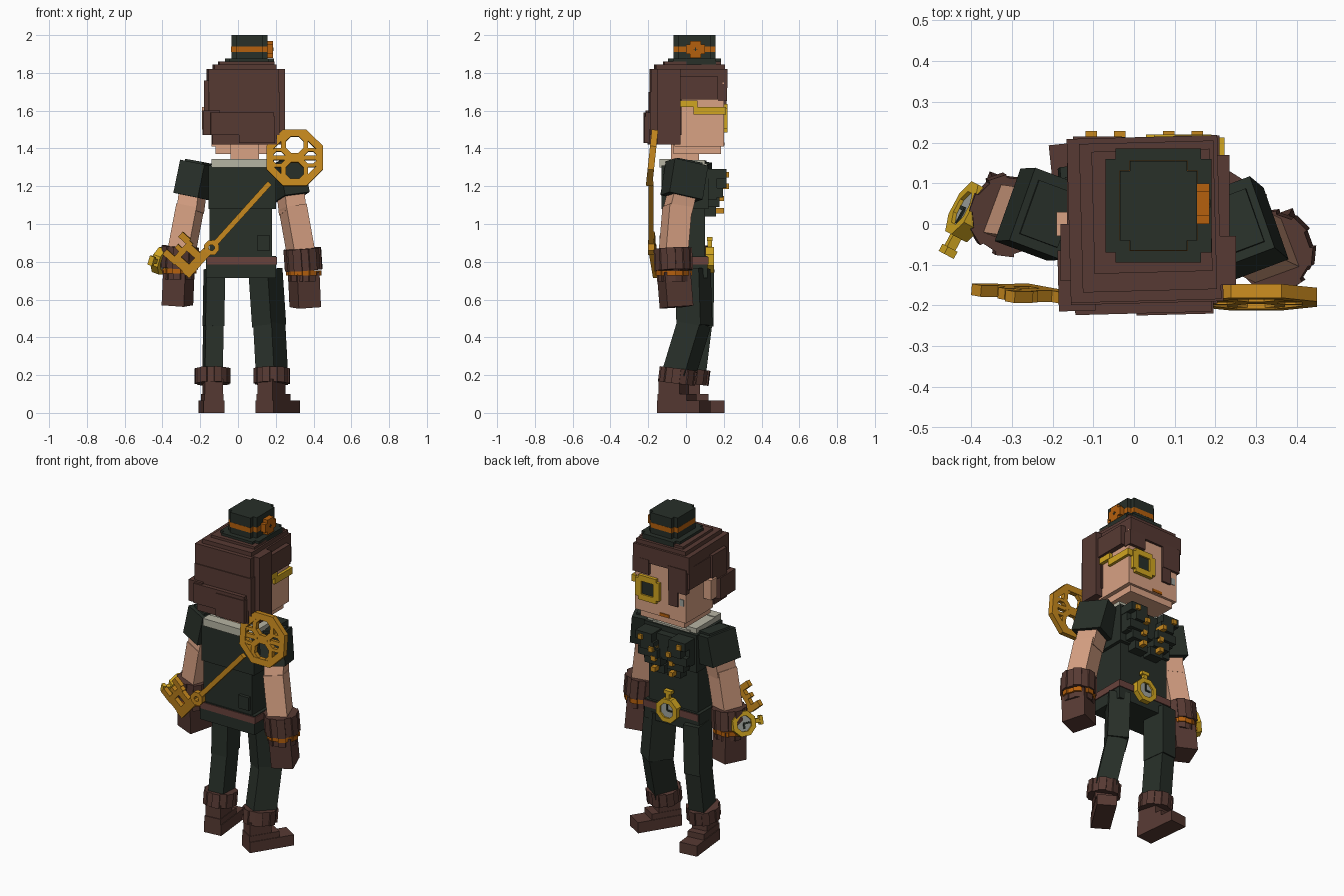
import bpy, bmesh, math
from mathutils import Matrix, Vector

if "Cube" in bpy.data.objects:
    bpy.data.objects.remove(bpy.data.objects["Cube"])


def material(name, *rgb):
    mat = bpy.data.materials.new(name)
    mat.use_nodes = True
    mat.diffuse_color = (*rgb, 1)
    mat.node_tree.nodes["Principled BSDF"].inputs["Base Color"].default_value = (*rgb, 1)
    return mat


green = material("dark green cloth", .021, .029, .022)
brown = material("dark brown", .095, .042, .033)
skin = material("skin", .69, .36, .23)
gold = material("yellow gold", .64, .38, .015)
brass = material("brass", .57, .25, .013)
orange = material("copper orange", .46, .115, .004)
cream = material("cream collar", .47, .46, .37)
grey = material("dial grey", .35, .37, .34)
belt_red = material("belt brown", .14, .055, .045)


def finish(name, mat, bm):
    bmesh.ops.recalc_face_normals(bm, faces=bm.faces)
    mesh = bpy.data.meshes.new(name)
    bm.to_mesh(mesh)
    bm.free()
    mesh.materials.append(mat)
    obj = bpy.data.objects.new(name, mesh)
    bpy.context.collection.objects.link(obj)
    return obj


def boxes(name, mat, *bounds, place=Matrix()):
    """Blocks given as x, y and z ranges, joined in one part."""
    bm = bmesh.new()
    for x0, x1, y0, y1, z0, z1 in bounds:
        middle = Vector((x0 + x1, y0 + y1, z0 + z1)) / 2
        size = Matrix.Diagonal((x1 - x0, y1 - y0, z1 - z0, 1))
        bmesh.ops.create_cube(bm, size=1, matrix=place @ Matrix.Translation(middle) @ size)
    return finish(name, mat, bm)


def axis_frame(bottom, top, yaw=0):
    up = Vector(top) - Vector(bottom)
    turn = Vector((0, 0, 1)).rotation_difference(up).to_matrix().to_4x4()
    return Matrix.Translation(Vector(bottom)) @ turn @ Matrix.Rotation(math.radians(yaw), 4, "Z"), up.length


def limb(name, mat, top, bottom, width, depth, yaw=0):
    frame, length = axis_frame(bottom, top, yaw)
    return boxes(name, mat, (-width / 2, width / 2, -depth / 2, depth / 2, 0, length), place=frame)


def ruffle(name, mat, top, bottom, width, depth, yaw=0, count=14):
    """A cuff of little slabs, alternately in and out."""
    frame, length = axis_frame(bottom, top, yaw)
    bm = bmesh.new()
    for i in range(count):
        angle = math.tau * i / count
        reach = 1 if i % 2 else .9
        spot = Vector((math.cos(angle) * width / 2, math.sin(angle) * depth / 2, 0)) * reach * .82
        spot.z = length / 2
        matrix = frame @ Matrix.Translation(spot) @ Matrix.Rotation(angle, 4, "Z")
        bmesh.ops.create_cube(bm, size=1, matrix=matrix @ Matrix.Diagonal((width * .3, width * .26, length, 1)))
    return finish(name, mat, bm)


def ring(name, mat, place, outer, inner, thick, sides=8):
    """A flat ring in its own xy plane; with no inner radius, a disc."""
    bm = bmesh.new()
    if not inner:
        bmesh.ops.create_cone(bm, cap_ends=True, segments=sides, radius1=outer, radius2=outer, depth=thick,
                              matrix=place @ Matrix.Rotation(math.pi / sides, 4, "Z"))
        return finish(name, mat, bm)
    loops = []
    for radius, z in ((outer, -1), (outer, 1), (inner, 1), (inner, -1)):
        angles = [math.tau * (i + .5) / sides for i in range(sides)]
        loops.append([bm.verts.new(place @ Vector((radius * math.cos(a), radius * math.sin(a), z * thick / 2)))
                      for a in angles])
    for k in range(4):
        a, b = loops[k], loops[(k + 1) % 4]
        for i in range(sides):
            j = (i + 1) % sides
            bm.faces.new((a[i], a[j], b[j], b[i]))
    return finish(name, mat, bm)


def watch(name, place, radius):
    ring(name + "_case", gold, place, radius, radius * .62, .044)
    ring(name + "_dial", grey, place, radius * .8, 0, .024)
    boxes(name + "_hands", green, (-.005, .005, -.04, 0, .012, .017), (-.03, 0, -.005, .005, .012, .017), place=place)
    boxes(name + "_crown", gold, (-.012, .012, -radius - .03, -radius * .8, -.012, .012),
          (-.025, .025, -radius - .045, -radius - .025, -.014, .014), place=place)


# Head and face
boxes("neck", skin, (-.04, .11, -.08, .07, 1.28, 1.42))
boxes("face", skin, (-.14, .205, -.06, .2, 1.41, 1.75), (-.12, .18, -.065, .185, 1.37, 1.47))
boxes("ear", skin, (-.19, -.13, -.03, .03, 1.5, 1.62))
boxes("mouth", orange, (-.03, .035, .19, .205, 1.415, 1.432))
boxes("eye", grey, (-.125, -.1, .19, .204, 1.51, 1.55))

# Hair: cap, back, sides and fringe
tilt = Matrix.Rotation(math.radians(1.5), 4, "Z")
boxes("hair_cap", brown, (-.16, .21, -.19, .18, 1.66, 1.82), (-.16, .21, .16, .213, 1.72, 1.82),
      (-.13, .2, -.165, .2, 1.8, 1.845), (-.1, .19, -.12, .18, 1.83, 1.86), place=tilt)
boxes("hair_back", brown, (-.16, .215, -.195, -.03, 1.47, 1.7), (-.14, .2, -.2, -.07, 1.42, 1.5),
      (-.15, .185, -.22, -.1, 1.47, 1.59), (.0, .19, -.225, -.15, 1.43, 1.57), (-.19, -.1, -.21, -.06, 1.47, 1.6),
      place=tilt)
boxes("hair_sides", brown, (.2, .25, -.15, -.03, 1.42, 1.82), (.2, .235, -.1, .17, 1.66, 1.78),
      (-.165, -.13, -.05, .2, 1.62, 1.75), (-.18, -.14, -.14, .0, 1.6, 1.76))
boxes("hair_fringe", brown, (-.15, -.03, .18, .215, 1.59, 1.74), (-.09, -.03, .18, .212, 1.5, 1.6),
      (.1, .21, .17, .218, 1.65, 1.74))

# Eyepiece with strap
boxes("eyepiece_frame", gold, (.05, .17, .19, .22, 1.6, 1.635), (.05, .17, .19, .22, 1.485, 1.52),
      (.03, .07, .19, .22, 1.505, 1.615), (.15, .19, .19, .22, 1.505, 1.615))
boxes("eyepiece_lens", green, (.07, .15, .19, .21, 1.51, 1.61))
boxes("eyepiece_strap", gold, (.19, .222, .04, .212, 1.58, 1.62), (.195, .226, -.03, .06, 1.62, 1.655))

# Hat
boxes("hat_brim", green, (-.07, .19, -.07, .16, 1.845, 1.875), (-.045, .165, -.095, .185, 1.845, 1.875))
boxes("hat_crown", green, (-.035, .155, -.04, .13, 1.87, 2), (-.01, .13, -.065, .155, 1.87, 2))
boxes("hat_band", orange, (-.036, .156, -.041, .131, 1.91, 1.94), (-.011, .131, -.066, .156, 1.91, 1.94))
boxes("hat_badge", orange, (.15, .186, 0, .1, 1.9, 1.95), (.15, .186, .02, .08, 1.88, 1.97))
boxes("badge_cross", green, (.18, .188, .04, .06, 1.923, 1.927), (.18, .188, .048, .052, 1.915, 1.935))

# Torso, coat skirt, collar and belt
boxes("torso", green, (-.155, .2, -.13, .12, 1.08, 1.31), (-.15, .18, -.12, .1, .82, 1.1),
      (-.17, .2, -.125, .115, .715, .83), (.1, .17, -.14, -.1, .86, .94), (-.14, .19, .08, .165, 1.13, 1.28))
boxes("belt", belt_red, (-.165, .206, -.13, .12, .785, .825))
boxes("collar", cream, (-.14, .19, -.14, -.08, 1.3, 1.345), (-.14, -.07, -.14, .1, 1.3, 1.34),
      (.12, .19, -.14, .1, 1.3, 1.34), (-.1, .15, .06, .11, 1.29, 1.32))

# Stepped lapels with two rows of buttons
for side in (-1, 1):
    label = "left" if side > 0 else "right"
    spans = []
    for i in range(5):
        near, far = .025 + side * (.01 + .012 * i), .025 + side * (.1 + .02 * (i % 3) + .012 * i)
        bottom = 1.04 + .05 * i
        spans.append((min(near, far), max(near, far), .08, .16 + .018 * min(i, 3), bottom, bottom + .05))
    boxes(label + "_lapel", green, *spans)
    studs = [(.025 + side * .06, 1.07 + .065 * i) for i in range(3)] + [(.025 + side * .13, 1.26)]
    boxes(label + "_buttons", brass, *[(x - .014, x + .014, .12, .228 if z > 1.15 else .2, z - .014, z + .014)
                                       for x, z in studs])

# Arms: sleeve, forearm, cuff, bracelet and gloved hand
for label, side, shoulder, wrist, yaw in (("left", 1, (.25, .005, 1.32), (.34, -.07, .85), 20),
                                          ("right", -1, (-.21, .025, 1.32), (-.305, .02, .86), -20)):
    top, end = Vector(shoulder), Vector(wrist)
    elbow = top.lerp(end, .55) + Vector((-.01 * side, -.01, 0))
    limb(label + "_sleeve", green, top, top.lerp(end, .38), .14, .19, yaw)
    limb(label + "_sleeve_cap", green, top + Vector((0, 0, .012)), top.lerp(end, .2), .1, .14, yaw)
    limb(label + "_upper_arm", skin, top.lerp(end, .3), elbow, .11, .125, yaw)
    limb(label + "_forearm", skin, elbow + Vector((0, 0, .03)), end - Vector((0, 0, .04)), .115, .125, yaw)
    low = end + Vector((.008 * side, .005, -.095))
    ruffle(label + "_cuff", brown, end + Vector((0, 0, .02)), low, .175, .18, yaw)
    ruffle(label + "_bracelet", orange, low, low - Vector((0, 0, .027)), .165, .17, yaw)
    ruffle(label + "_glove_rim", brown, low - Vector((0, 0, .025)), low - Vector((0, 0, .06)), .145, .16, yaw)
    limb(label + "_hand", brown, low - Vector((0, 0, .01)), low + Vector((.008 * side, .015, -.195)), .125, .145, yaw)

# Legs and boots, the left one turned outward
for label, hip, knee, ankle, width, turn in (
        ("left", (.145, .035, .76), (.165, .045, .46), (.18, -.04, .2), .12, -32),
        ("right", (-.125, .07, .76), (-.13, .065, .46), (-.135, .03, .2), .1, 6)):
    limb(label + "_thigh", green, hip, knee, width, .15, turn)
    limb(label + "_shin", green, Vector(knee) + Vector((0, 0, .02)), ankle, width * .95, .14, turn)
    foot = Vector(ankle)
    ruffle(label + "_boot_cuff", brown, foot + Vector((0, 0, .035)), foot - Vector((0, .01, .045)), .165, .18, turn)
    place = Matrix.Translation((foot.x, foot.y - .02, 0)) @ Matrix.Rotation(math.radians(turn), 4, "Z")
    boxes(label + "_boot", brown, (-.055, .055, -.075, .19, 0, .065), (-.051, .051, -.075, .105, .06, .1),
          (-.048, .048, -.07, .06, .09, .18), place=place)

# Watches on the belt and wrist
watch("belt_watch", Matrix.Translation((.03, .125, .81)) @ Matrix.Rotation(-math.pi / 2, 4, "X"), .075)
watch("wrist_watch", Matrix.Translation((-.405, .03, .805)) @ Matrix.Rotation(math.radians(-28), 4, "Z")
      @ Matrix.Rotation(math.radians(-72), 4, "Y"), .075)

# Big key on the back: local x runs down the shaft, local y toward the teeth
upright = Matrix.Rotation(math.pi / 2, 4, "X")
bow = Matrix.Translation((.3, -.18, 1.35)) @ upright @ Matrix.Rotation(math.radians(-6), 4, "X")
ring("key_bow", brass, bow, .162, .122, .034)
for label, x, y, size in (("top", 0, .07, .077), ("bottom", 0, -.07, .077),
                          ("left", .085, 0, .055), ("right", -.085, 0, .055)):
    ring("key_bow_" + label, brass, bow @ Matrix.Translation((x, y, 0)), size, size * .64, .028)
boxes("key_bow_bar", brass, (-.13, .13, -.012, .012, -.012, .012), place=bow)
shaft = Matrix.Translation((-.14, -.185, .875)) @ upright @ Matrix.Rotation(math.radians(228), 4, "Z")
shaft = shaft @ Matrix.Diagonal((1, -1, 1, 1))
ring("key_hub", brass, shaft, .042, .016, .034)
boxes("key_shaft", brass, (-.46, -.03, -.014, .014, -.014, .014), place=shaft)
boxes("key_teeth", brass, (.03, .2, -.02, .03, -.014, .014), (.06, .1, .02, .11, -.014, .014),
      (.145, .195, .02, .11, -.014, .014), (.05, .2, .085, .115, -.014, .014), (.04, .075, .11, .17, -.014, .014),
      (.105, .13, .11, .145, -.014, .014), (.165, .2, .11, .17, -.014, .014),
      place=shaft @ Matrix.Rotation(math.radians(7), 4, "Y"))
